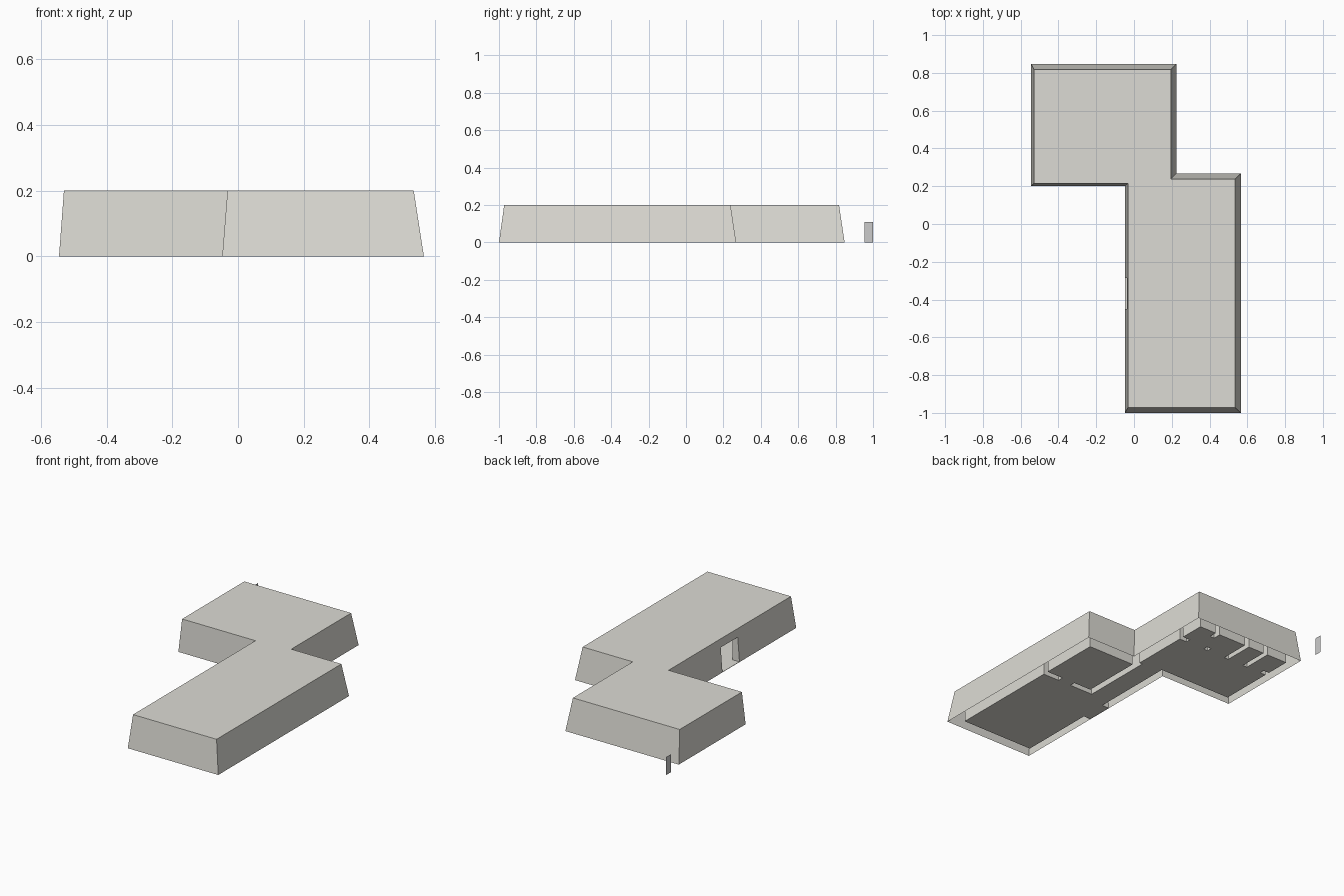
import bpy, bmesh

if "Cube" in bpy.data.objects:
    bpy.data.objects.remove(bpy.data.objects["Cube"])


def prism(name, low, z0, z1, high=None):
    """Closed solid between a lower outline and an upper outline."""
    high = high or low
    bm = bmesh.new()
    a = [bm.verts.new((x, y, z0)) for x, y in low]
    b = [bm.verts.new((x, y, z1)) for x, y in high]
    n = len(a)
    bm.faces.new(a)
    bm.faces.new(b)
    for i in range(n):
        j = (i + 1) % n
        bm.faces.new((a[i], a[j], b[j], b[i]))
    bmesh.ops.recalc_face_normals(bm, faces=bm.faces[:])
    me = bpy.data.meshes.new(name)
    bm.to_mesh(me)
    bm.free()
    ob = bpy.data.objects.new(name, me)
    bpy.context.collection.objects.link(ob)
    return ob


def cut(ob, cutter):
    """Subtract the cutter and discard it."""
    mod = ob.modifiers.new("cut", 'BOOLEAN')
    mod.operation = 'DIFFERENCE'
    mod.solver = 'EXACT'
    mod.object = cutter
    dg = bpy.context.evaluated_depsgraph_get()
    me = bpy.data.meshes.new_from_object(ob.evaluated_get(dg))
    ob.modifiers.clear()
    ob.data = me
    bpy.data.objects.remove(cutter)


# Battered outer walls and flat roof
base = [(-.545, .848), (.225, .848), (.225, .268), (.566, .268),
        (.566, -1), (-.048, -1), (-.048, .2), (-.545, .2)]
roof = [(-.53, .818), (.195, .818), (.195, .238), (.535, .238),
        (.535, -.972), (-.032, -.972), (-.032, .215), (-.53, .215)]
building = prism("building", base, 0, .2, roof)

# Inner rooms, including the side entrance passage
rooms = [(-.495, .775), (.15, .775), (.15, .19), (.49, .19), (.49, -.935),
         (0, -.935), (0, -.45), (-.1, -.45), (-.1, -.285), (0, -.285),
         (0, .25), (-.495, .25)]
cavity = prism("rooms", rooms, .002, .15)

# Partition walls: x0, x1, y0, y1
partitions = [
    (.38, .53, -.225, -.19), (.17, .29, -.225, -.19), (.13, .17, -.225, .23),
    (.10, .19, .59, .62), (-.06, -.03, .59, .62), (.005, .035, .725, .82),
    (-.215, -.185, .59, .82), (-.355, -.325, .59, .82),
    (-.53, -.455, .59, .62)]
for x0, x1, y0, y1 in partitions:
    cut(cavity, prism("partition", [(x0, y0), (x1, y0), (x1, y1), (x0, y1)],
                      -.05, .2))
cut(building, cavity)

# Open underside between the outer walls and the floor
bm = bmesh.new()
bm.from_mesh(building.data)
under = [f for f in bm.faces if all(abs(v.co.z) < 5e-4 for v in f.verts)]
bmesh.ops.delete(bm, geom=under, context='FACES')
bm.to_mesh(building.data)
bm.free()

mat = bpy.data.materials.new("plaster")
mat.diffuse_color = (.72, .71, .66, 1)
mat.use_nodes = True
mat.node_tree.nodes["Principled BSDF"].inputs["Base Color"].default_value = mat.diffuse_color
building.data.materials.clear()
building.data.materials.append(mat)

# Loose thin door leaf beside the back corner
me = bpy.data.meshes.new("door_leaf")
me.from_pydata([(-.566, .955, 0), (-.566, 1, 0), (-.566, 1, .11), (-.566, .955, .11)],
               [], [(0, 1, 2, 3)])
bpy.context.collection.objects.link(bpy.data.objects.new("door_leaf", me))
